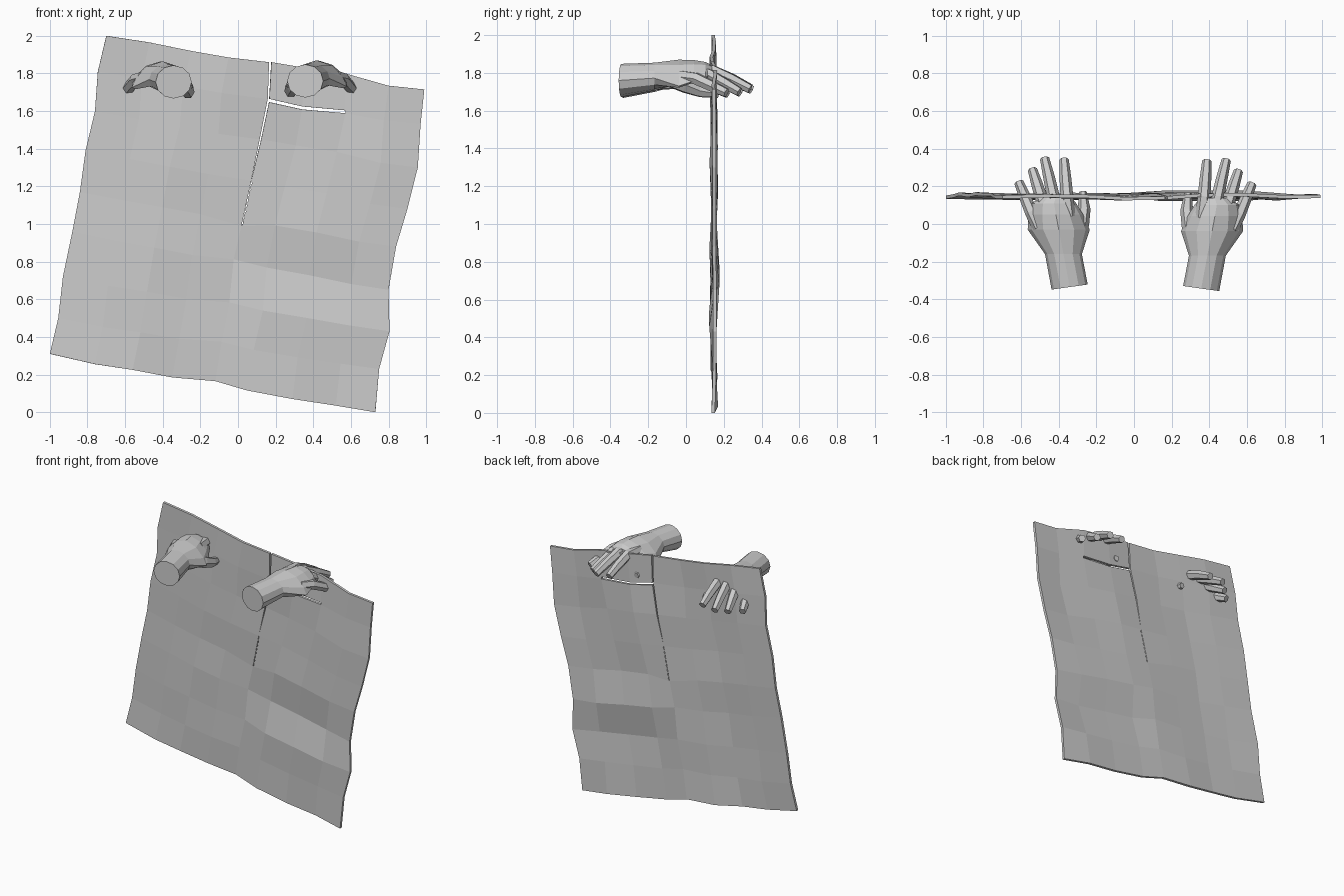
import bpy, bmesh, math, random
from mathutils import Vector

if "Cube" in bpy.data.objects:
    bpy.data.objects.remove(bpy.data.objects["Cube"])

random.seed(4)
grey = bpy.data.materials.new("plain grey")
grey.diffuse_color = (0.6, 0.6, 0.6, 1)
grey.use_nodes = True
grey.node_tree.nodes["Principled BSDF"].inputs["Base Color"].default_value = grey.diffuse_color


def finish(name, bm):
    bmesh.ops.recalc_face_normals(bm, faces=bm.faces)
    me = bpy.data.meshes.new(name)
    bm.to_mesh(me)
    bm.free()
    me.materials.append(grey)
    ob = bpy.data.objects.new(name, me)
    bpy.context.collection.objects.link(ob)
    return ob


def loft(bm, rings):
    """Skin closed rings of points and cap both ends."""
    vs = [[bm.verts.new(p) for p in r] for r in rings]
    n = len(vs[0])
    for a, b in zip(vs, vs[1:]):
        for k in range(n):
            bm.faces.new((a[k], a[(k + 1) % n], b[(k + 1) % n], b[k]))
    bm.faces.new(vs[0])
    bm.faces.new(vs[-1])


# Crumpled sheet: an 8 x 8 grid blended between four wavy edges (x, z)
top = [(-.70, 2.0), (-.47, 1.965), (-.25, 1.92), (-.05, 1.885), (.165, 1.86),
       (.36, 1.83), (.57, 1.80), (.80, 1.735), (.99, 1.715)]
bottom = [(-1, .31), (-.76, .255), (-.56, .225), (-.35, .185), (-.12, .165),
          (.05, .115), (.29, .07), (.52, .035), (.73, 0)]
left = [(-.70, 2.0), (-.745, 1.81), (-.76, 1.60), (-.81, 1.39), (-.84, 1.17),
        (-.88, .96), (-.93, .72), (-.955, .50), (-1, .31)]
right = [(.99, 1.715), (.97, 1.53), (.955, 1.30), (.90, 1.08), (.84, .88),
         (.80, .65), (.805, .43), (.75, .23), (.73, 0)]
# Grid points that lie on the slits
slit_points = {(4, 1): (.158, 1.665), (4, 2): (.115, 1.45), (4, 3): (.07, 1.23),
               (4, 4): (.018, .99), (5, 1): (.34, 1.625), (6, 1): (.57, 1.604)}


def sheet_point(i, j):
    u, v = i / 8, j / 8
    p = []
    for k in (0, 1):
        flat = ((1 - v) * ((1 - u) * top[0][k] + u * top[8][k])
                + v * ((1 - u) * bottom[0][k] + u * bottom[8][k]))
        p.append((1 - v) * top[i][k] + v * bottom[i][k]
                 + (1 - u) * left[j][k] + u * right[j][k] - flat)
    y = .147 + .008 * math.sin(i * 1.5 + .4 * j) + random.uniform(-.007, .007)
    if 5 <= i <= 7 and j in (5, 6):          # deep fold low on the right
        y = .168 if j == 5 else .132
    x, z = slit_points.get((i, j), p)
    return Vector((x, y, z))


bm = bmesh.new()
grid = [[bm.verts.new(sheet_point(i, j)) for i in range(9)] for j in range(9)]


def shifted(i, j, dx, dz):
    return bm.verts.new(grid[j][i].co + Vector((dx, 0, dz)))


# Doubled points open the long slit (column 4) and the side tear (row 1)
slit_side = {j: shifted(4, j, w, 0) for j, w in ((0, .012), (1, .008), (2, .008))}
tear_low = {4: shifted(4, 1, .007, -.017), 5: shifted(5, 1, 0, -.016),
            6: shifted(6, 1, .001, -.015)}
# Perforated tail: every second point is doubled
tail_left, tail_right = [], []
for k in range(1, 16):
    co = grid[3][4].co.lerp(grid[4][4].co, k / 16)
    a = bm.verts.new(co)
    tail_left.append(a)
    tail_right.append(bm.verts.new(co + Vector((.008, 0, 0))) if k % 2 else a)


def corner(i, j, ci, cj):
    """Vertex of grid point (i, j) as used by cell (ci, cj)."""
    if j == 1 and cj == 1 and i in tear_low and ci >= 4:
        return tear_low[i]
    if i == 4 and ci == 4 and j in slit_side:
        return slit_side[j]
    return grid[j][i]


for j in range(8):
    for i in range(8):
        loop = [corner(i, j, i, j)]
        if (i, j) == (4, 3):
            loop += tail_right
        if (i, j) == (6, 0):                 # blunt end of the tear
            loop += [grid[1][6], tear_low[6]]
        else:
            loop.append(corner(i, j + 1, i, j))
        loop.append(corner(i + 1, j + 1, i, j))
        if (i, j) == (3, 3):
            loop += tail_left[::-1]
        loop.append(corner(i + 1, j, i, j))
        bm.faces.new(loop)
sheet = finish("crumpled_sheet", bm)
solid = sheet.modifiers.new("thickness", 'SOLIDIFY')
solid.thickness = .018
solid.offset = 0


def digit(bm, path, radii):
    """Six-sided tapering finger along a path."""
    pts = [Vector(p) for p in path]
    rings = []
    for k, p in enumerate(pts):
        d = (pts[min(k + 1, len(pts) - 1)] - pts[max(k - 1, 0)]).normalized()
        side = d.cross(Vector((0, 0, 1))).normalized()
        up = side.cross(d)
        rings.append([p + radii[k] * (side * math.cos(t) + up * math.sin(t))
                      for t in [math.tau * m / 6 for m in range(6)]])
    loft(bm, rings)


# Forearm and arched palm: y, centre x, centre z, half width, half height, arch
palm = [(-.335, -.342, 1.755, .096, .088, 0), (-.16, -.375, 1.775, .098, .074, .8),
        (-.03, -.40, 1.807, .165, .058, 3.0), (.05, -.415, 1.815, .145, .048, 3.0),
        (.11, -.425, 1.813, .118, .040, 3.0), (.145, -.415, 1.807, .080, .028, 3.0)]
fingers = [
    [(-.345, .04, 1.805), (-.357, .15, 1.805), (-.365, .25, 1.765), (-.372, .343, 1.718)],
    [(-.405, .04, 1.815), (-.43, .15, 1.805), (-.452, .25, 1.76), (-.475, .348, 1.71)],
    [(-.46, .03, 1.80), (-.49, .13, 1.785), (-.515, .21, 1.74), (-.54, .29, 1.695)],
    [(-.505, -.02, 1.775), (-.545, .06, 1.765), (-.58, .145, 1.725), (-.612, .222, 1.69)]]
thumb = [(-.30, -.08, 1.76), (-.28, 0, 1.73), (-.265, .08, 1.70), (-.272, .172, 1.685)]


def hand(name, flip, dx, dy, dz):
    bm = bmesh.new()
    rings = []
    for n, (y, cx, cz, hw, hh, arch) in enumerate(palm):
        ring = []
        for m in range(12):
            t = math.tau * m / 12
            x = hw * math.cos(t)
            slant = .14 * x if n == 0 else 0
            ring.append((cx + x, y + slant, cz + hh * math.sin(t) - arch * x * x))
        rings.append(ring)
    loft(bm, rings)
    for f in fingers:
        digit(bm, f, (.036, .034, .031, .025))
    digit(bm, thumb, (.04, .042, .034, .020))
    for v in bm.verts:
        v.co = Vector((v.co.x * flip + dx, v.co.y + dy, v.co.z + dz))
    finish(name, bm)


hand("left_hand", 1, 0, 0, 0)
hand("right_hand", -1, .015, -.008, .005)
